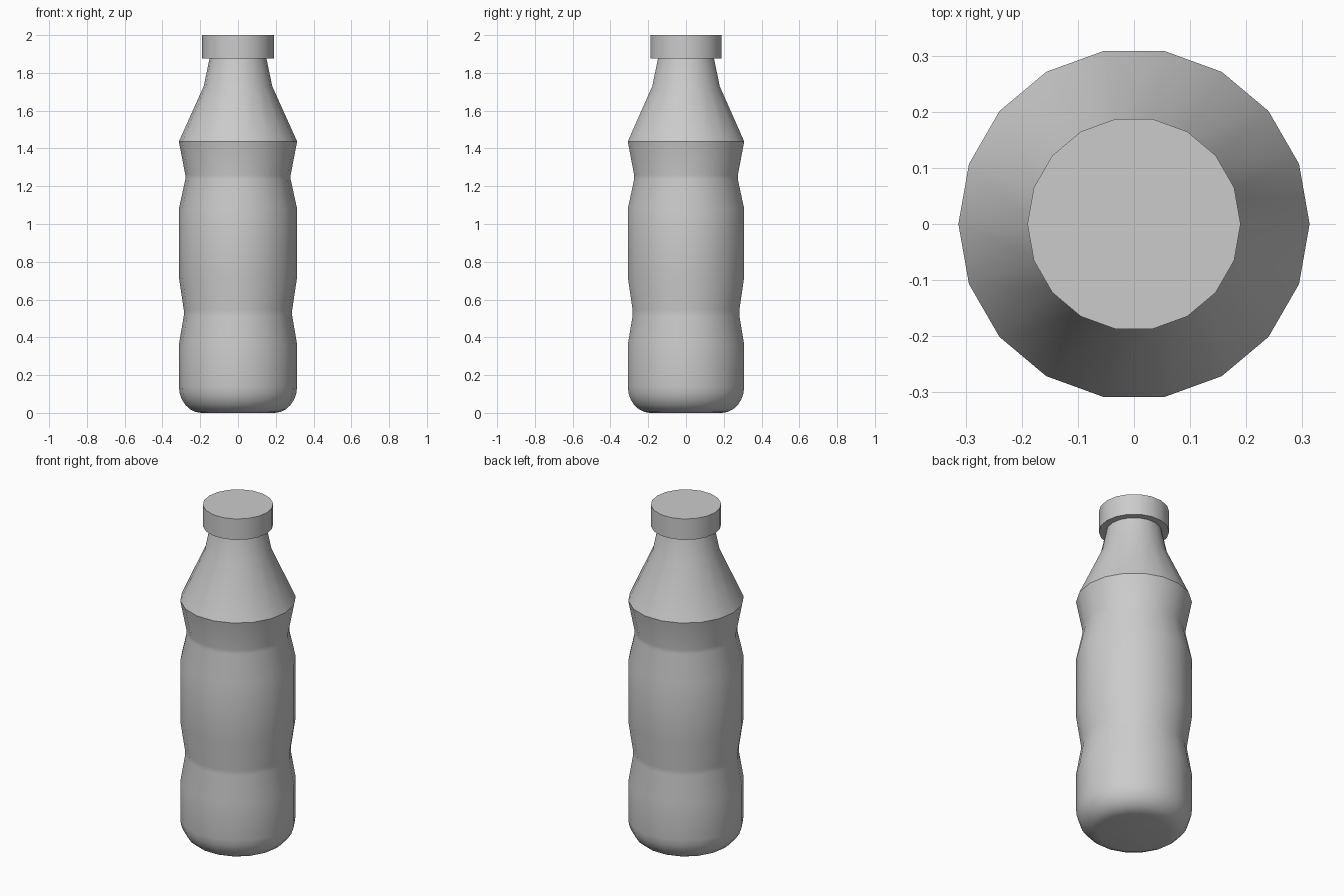
import bpy, bmesh, math

if "Cube" in bpy.data.objects:
    bpy.data.objects.remove(bpy.data.objects["Cube"])

SIDES = 18


def lathe(name, profile):
    """Revolve (radius, z) points into a closed solid with flat ends."""
    bm = bmesh.new()
    rings = []
    for r, z in profile:
        rings.append([bm.verts.new((r * math.cos(2 * math.pi * i / SIDES),
                                    r * math.sin(2 * math.pi * i / SIDES), z))
                      for i in range(SIDES)])
    for low, high in zip(rings, rings[1:]):
        for i in range(SIDES):
            j = (i + 1) % SIDES
            bm.faces.new((low[i], low[j], high[j], high[i]))
    bm.faces.new(rings[0][::-1])
    bm.faces.new(rings[-1])
    mesh = bpy.data.meshes.new(name)
    bm.to_mesh(mesh)
    bm.free()
    obj = bpy.data.objects.new(name, mesh)
    bpy.context.collection.objects.link(obj)
    bpy.ops.object.select_all(action='DESELECT')
    obj.select_set(True)
    bpy.context.view_layer.objects.active = obj
    bpy.ops.object.shade_smooth_by_angle(angle=math.radians(30))
    return obj


# Rounded base
base = [(0.193 + 0.12 * math.sin(a), 0.14 - 0.14 * math.cos(a))
        for a in (math.radians(15 * k) for k in range(7))]

# Body with two grip waists, shoulder and neck
body = base + [(0.313, 0.36), (0.287, 0.515), (0.287, 0.545), (0.313, 0.72),
               (0.313, 1.08), (0.279, 1.235), (0.279, 1.26), (0.313, 1.437),
               (0.181, 1.73), (0.15, 1.88)]
lathe("bottle_body", body)

# Screw cap
lathe("cap", [(0.19, 1.875), (0.19, 2.0)])
